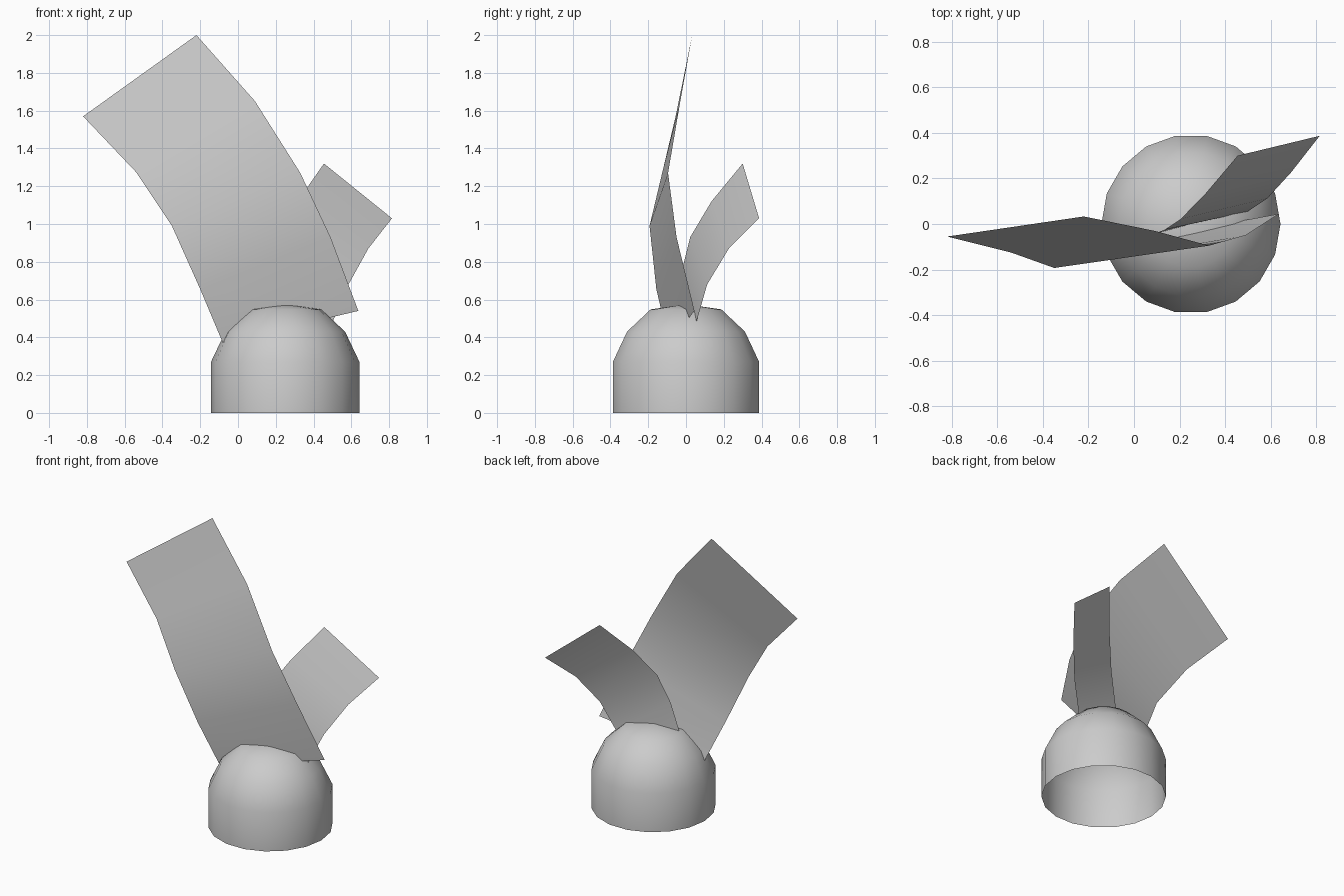
import bpy, math

if "Cube" in bpy.data.objects:
    bpy.data.objects.remove(bpy.data.objects["Cube"])


def mesh_object(name, verts, faces):
    me = bpy.data.meshes.new(name)
    me.from_pydata(verts, [], faces)
    me.polygons.foreach_set("use_smooth", [True] * len(faces))
    me.update()
    ob = bpy.data.objects.new(name, me)
    bpy.context.collection.objects.link(ob)
    return ob


def dome(name, cx, profile, top, sides):
    verts = [(cx + r * math.cos(2 * math.pi * i / sides),
              r * math.sin(2 * math.pi * i / sides), z)
             for r, z in profile for i in range(sides)]
    faces = []
    for k in range(len(profile) - 1):
        for i in range(sides):
            a, b = k * sides + i, k * sides + (i + 1) % sides
            faces.append((a, b, b + sides, a + sides))
    verts.append((cx, 0, top))
    base = (len(profile) - 1) * sides
    faces += [(base + i, base + (i + 1) % sides, len(verts) - 1)
              for i in range(sides)]
    return mesh_object(name, verts, faces)


def leaf(name, left, right):
    n = len(left)
    faces = [(i, i + n, i + n + 1, i + 1) for i in range(n - 1)]
    return mesh_object(name, left + right, faces)


# Open-bottomed bulb
dome("bulb", 0.25, [(0.393, 0), (0.393, 0.27), (0.317, 0.43), (0.19, 0.548)], 0.575, 18)

# Tall curved leaf, tip to root along each edge
leaf("tall_leaf",
     [(-0.82, -0.055, 1.57), (-0.54, -0.125, 1.275), (-0.35, -0.193, 0.99),
      (-0.20, -0.157, 0.655), (-0.08, -0.09, 0.37)],
     [(-0.22, 0.033, 2.0), (0.09, -0.03, 1.65), (0.33, -0.095, 1.27),
      (0.49, -0.05, 0.93), (0.637, 0.045, 0.54)])

# Short curved leaf
leaf("short_leaf",
     [(0.455, 0.30, 1.32), (0.315, 0.135, 1.12), (0.205, 0.022, 0.93),
      (0.135, -0.025, 0.74), (0.07, -0.05, 0.50)],
     [(0.815, 0.387, 1.03), (0.69, 0.227, 0.87), (0.585, 0.112, 0.68),
      (0.50, 0.055, 0.48), (0.44, 0.04, 0.25)])
